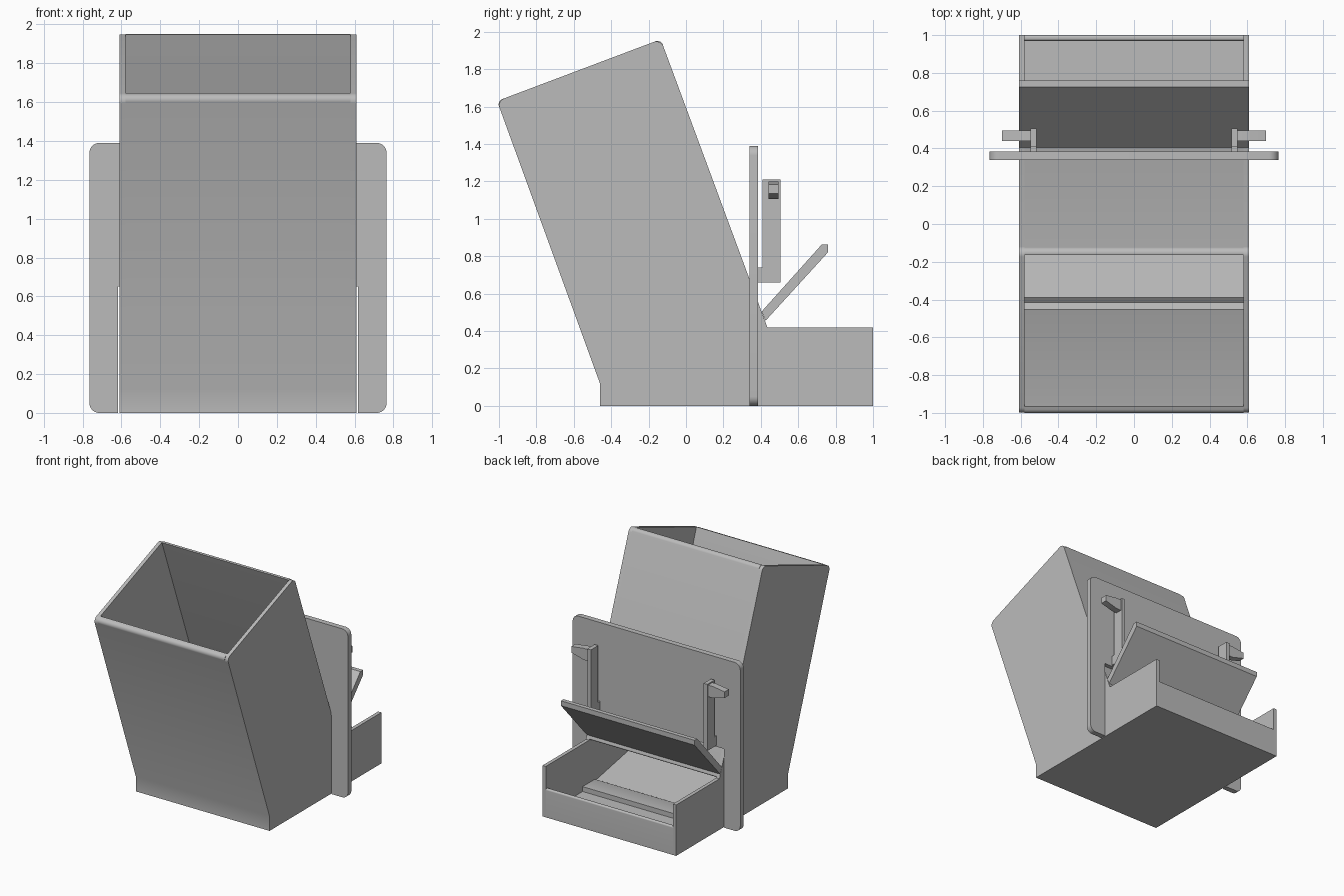
import bpy, bmesh, math
from mathutils import Vector

cube = bpy.data.objects.get("Cube")
if cube:
    bpy.data.objects.remove(cube)

grey = bpy.data.materials.new("plain_grey")
grey.use_nodes = True
grey.diffuse_color = (0.5, 0.5, 0.5, 1)
grey.node_tree.nodes["Principled BSDF"].inputs["Base Color"].default_value = (0.5, 0.5, 0.5, 1)

HALF, WALL = 0.61, 0.03
INNER = HALF - WALL


def rounded(points, steps=6):
    """Outline from (a, b) or (a, b, radius) corners, with arcs at the radii."""
    out = []
    for i, p in enumerate(points):
        c = Vector(p[:2])
        if len(p) < 3:
            out.append(c)
            continue
        u = (Vector(points[i - 1][:2]) - c).normalized()
        v = (Vector(points[(i + 1) % len(points)][:2]) - c).normalized()
        half = u.angle(v) / 2
        centre = c + (u + v).normalized() * (p[2] / math.sin(half))
        start = c + u * (p[2] / math.tan(half)) - centre
        end = c + v * (p[2] / math.tan(half)) - centre
        for k in range(steps + 1):
            d = start.lerp(end, k / steps).normalized()
            out.append(centre + d * p[2])
    return out


def prism(name, points, lo, hi, axis="x"):
    """Extrude an outline along x (outline in y, z) or along y (outline in x, z)."""
    bm = bmesh.new()
    place = (lambda p: (lo, p.x, p.y)) if axis == "x" else (lambda p: (p.x, lo, p.y))
    face = bm.faces.new([bm.verts.new(place(p)) for p in rounded(points)])
    moved = bmesh.ops.extrude_face_region(bm, geom=[face])["geom"]
    shift = Vector((hi - lo, 0, 0)) if axis == "x" else Vector((0, hi - lo, 0))
    bmesh.ops.translate(bm, vec=shift, verts=[g for g in moved if isinstance(g, bmesh.types.BMVert)])
    bmesh.ops.recalc_face_normals(bm, faces=bm.faces)
    mesh = bpy.data.meshes.new(name)
    bm.to_mesh(mesh)
    bm.free()
    mesh.materials.append(grey)
    obj = bpy.data.objects.new(name, mesh)
    bpy.context.collection.objects.link(obj)
    bpy.ops.object.select_all(action="DESELECT")
    obj.select_set(True)
    bpy.context.view_layer.objects.active = obj
    bpy.ops.object.shade_smooth_by_angle(angle=math.radians(30))
    return obj


def box(name, x, y, z):
    return prism(name, [(y[0], z[0]), (y[1], z[0]), (y[1], z[1]), (y[0], z[1])], *x)


# Leaning hopper and tray share one pair of side panels
side = [(-0.46, 0), (-0.46, 0.12), (-1.01, 1.63, 0.04), (-0.135, 1.96, 0.04),
        (0.435, 0.42), (1, 0.42), (1, 0)]
for label, s in (("left", 1), ("right", -1)):
    prism(label + "_side_panel", side, s * INNER, s * HALF)

# Walls between the side panels
prism("hopper_front_wall", [(-0.46, 0), (-0.46, 0.12), (-1.01, 1.63, 0.03), (-0.965, 1.647),
                            (-0.43, 0.125), (-0.43, 0)], -INNER, INNER)
prism("hopper_back_wall", [(-0.165, 1.949), (-0.135, 1.96, 0.03), (0.435, 0.42, 0.012),
                           (0.403, 0.42, 0.012)], -INNER, INNER)
prism("tray_back_wall", [(0.97, 0), (1, 0), (1, 0.235, 0.012), (0.97, 0.235, 0.012)],
      -INNER, INNER)

# Floor with the feed ramp sloping down into the tray
box("floor", (-INNER, INNER), (-0.43, 0.97), (0, WALL))
prism("feed_ramp", [(-0.43, 0.03), (-0.455, 0.19), (-0.415, 0.18), (-0.39, 0.2),
                    (0.34, 0.06), (0.36, 0.07), (0.52, 0.07), (0.52, 0.03)], -INNER, INNER)

# Raised lid over the tray
prism("tray_lid", [(0.405, 0.505), (0.725, 0.862), (0.76, 0.862), (0.76, 0.822),
                   (0.425, 0.455)], -HALF, HALF)

# Mounting plate that straddles the hopper
R, GAP = 0.05, HALF + 0.007
prism("mounting_plate", [(-0.765, 0, R), (-GAP, 0), (-GAP, 0.65), (GAP, 0.65), (GAP, 0),
                         (0.765, 0, R), (0.765, 1.39, R), (-0.765, 1.39, R)],
      0.34, 0.385, "y")

# Latches: foot on the plate, upright post and outward tapered arm
for label, s in (("left", 1), ("right", -1)):
    post_x = (s * 0.515, s * 0.548)
    box(label + "_latch_foot", post_x, (0.38, 0.42), (0.66, 0.74))
    box(label + "_latch_post", post_x, (0.41, 0.505), (0.66, 1.21))
    prism(label + "_latch_arm", [(s * 0.54, 1.105), (s * 0.59, 1.105), (s * 0.70, 1.135),
                                 (s * 0.70, 1.185), (s * 0.59, 1.2), (s * 0.54, 1.2)],
          0.44, 0.495, "y")
